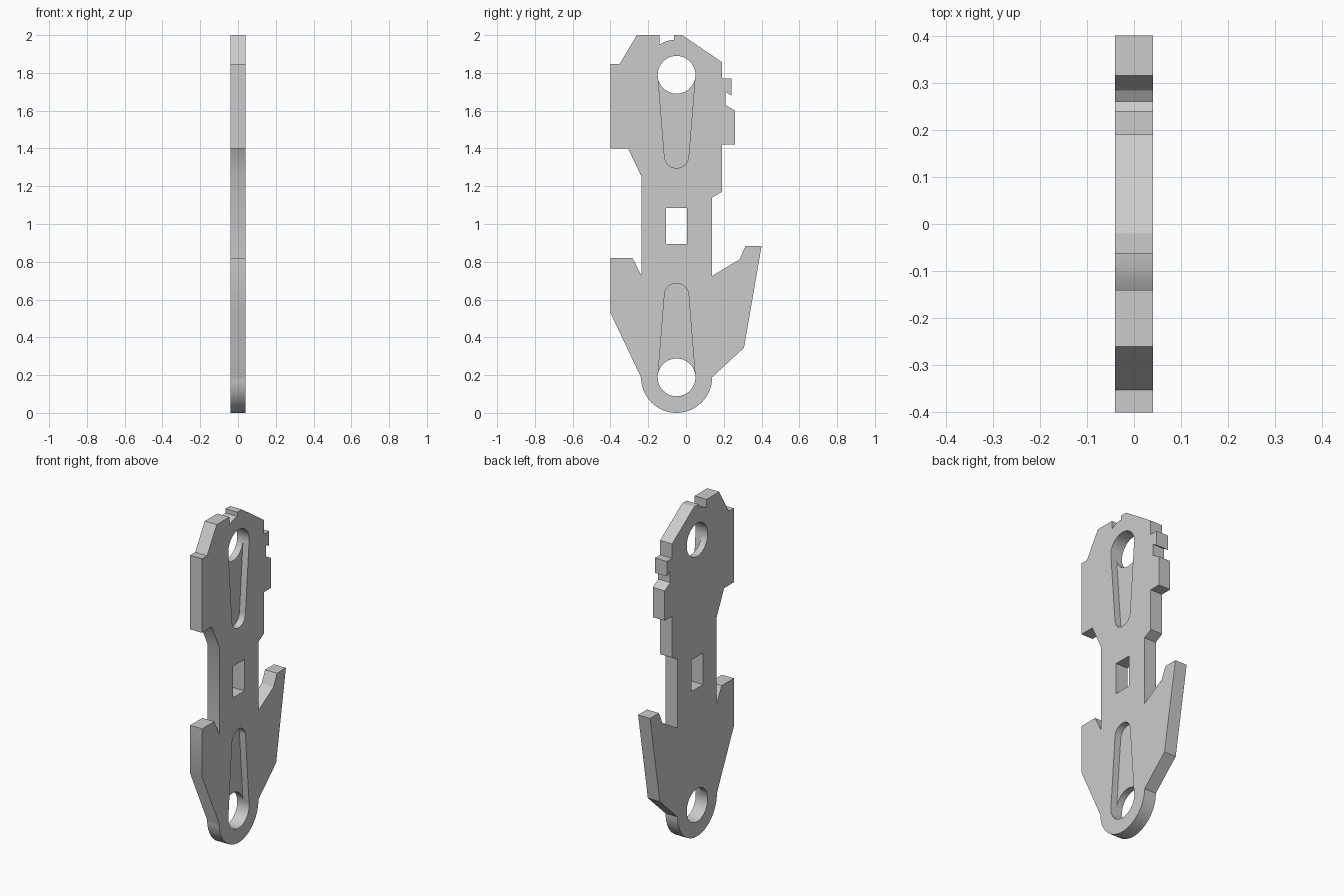
import bpy, bmesh, math

if "Cube" in bpy.data.objects:
    bpy.data.objects.remove(bpy.data.objects["Cube"])

HALF = 0.04              # half the plate thickness
AXIS = -0.05             # y of the line through both holes
LOW, HIGH = 0.188, 1.79  # hole heights

steel = bpy.data.materials.new("plain_grey")
steel.use_nodes = True
grey = (0.6, 0.6, 0.6, 1)
steel.diffuse_color = grey
steel.node_tree.nodes["Principled BSDF"].inputs["Base Color"].default_value = grey


def arc(z, radius, start, end, steps):
    """Points on an arc around the hole line, as (y, z)."""
    angles = [math.radians(start + (end - start) * i / steps) for i in range(steps + 1)]
    return [(AXIS + radius * math.cos(a), z + radius * math.sin(a)) for a in angles]


def slab(name, outline, x0, x1):
    """Extrude a (y, z) outline from x0 to x1."""
    bm = bmesh.new()
    face = bm.faces.new([bm.verts.new((x0, y, z)) for y, z in outline])
    extruded = bmesh.ops.extrude_face_region(bm, geom=[face])["geom"]
    verts = [v for v in extruded if isinstance(v, bmesh.types.BMVert)]
    bmesh.ops.translate(bm, verts=verts, vec=(x1 - x0, 0, 0))
    bmesh.ops.recalc_face_normals(bm, faces=bm.faces)
    mesh = bpy.data.meshes.new(name)
    bm.to_mesh(mesh)
    bm.free()
    mesh.materials.append(steel)
    obj = bpy.data.objects.new(name, mesh)
    bpy.context.collection.objects.link(obj)
    return obj


# Outline: top notch and toothed back edge, hook, rounded foot, front edge
back_edge = [
    (-0.26, 2), (-0.14, 2), (-0.14, 1.95), (-0.115, 1.964), (-0.09, 1.972),
    (-0.063, 1.975), (-0.063, 2), (-0.02, 2), (0.19, 1.857), (0.19, 1.77),
    (0.24, 1.77), (0.24, 1.68), (0.208, 1.7), (0.208, 1.63), (0.26, 1.6),
    (0.26, 1.42), (0.19, 1.42), (0.19, 1.17), (0.138, 1.14), (0.138, 0.725)]
hook = [(0.283, 0.812), (0.315, 0.883), (0.4, 0.883), (0.307, 0.345)]
foot = arc(LOW, 0.188, 0, -180, 32)
front_edge = [
    (-0.4, 0.53), (-0.4, 0.82), (-0.283, 0.82), (-0.235, 0.725), (-0.235, 1.25),
    (-0.307, 1.4), (-0.4, 1.4), (-0.4, 1.847), (-0.352, 1.847)]
plate = slab("tool_plate", back_edge + hook + foot + front_edge, -HALF, HALF)

# Openings through the plate
window = [(-0.105, 0.895), (0.005, 0.895), (0.005, 1.085), (-0.105, 1.085)]
cutters = [slab("window_cutter", window, -0.1, 0.1)]
for name, z in (("lower", LOW), ("upper", HIGH)):
    cutters.append(slab(name + "_hole_cutter", arc(z, 0.1, 0, 360, 48)[:-1], -0.1, 0.1))

# Tapered grooves on the left side, half the thickness deep
for name, z, tip, turn in (("lower", LOW, 0.622, 1), ("upper", HIGH, 1.36, -1)):
    groove = [(AXIS - 0.099, z), (AXIS + 0.099, z)] + arc(tip, 0.064, 0, 180 * turn, 20)
    cutters.append(slab(name + "_groove_cutter", groove, 0, 0.1))

bpy.context.view_layer.objects.active = plate
plate.select_set(True)
for cutter in cutters:
    mod = plate.modifiers.new(cutter.name, 'BOOLEAN')
    mod.operation = 'DIFFERENCE'
    mod.solver = 'EXACT'
    mod.object = cutter
    bpy.ops.object.modifier_apply(modifier=mod.name)
    bpy.data.objects.remove(cutter)

bpy.ops.object.shade_smooth_by_angle(angle=math.radians(30))
